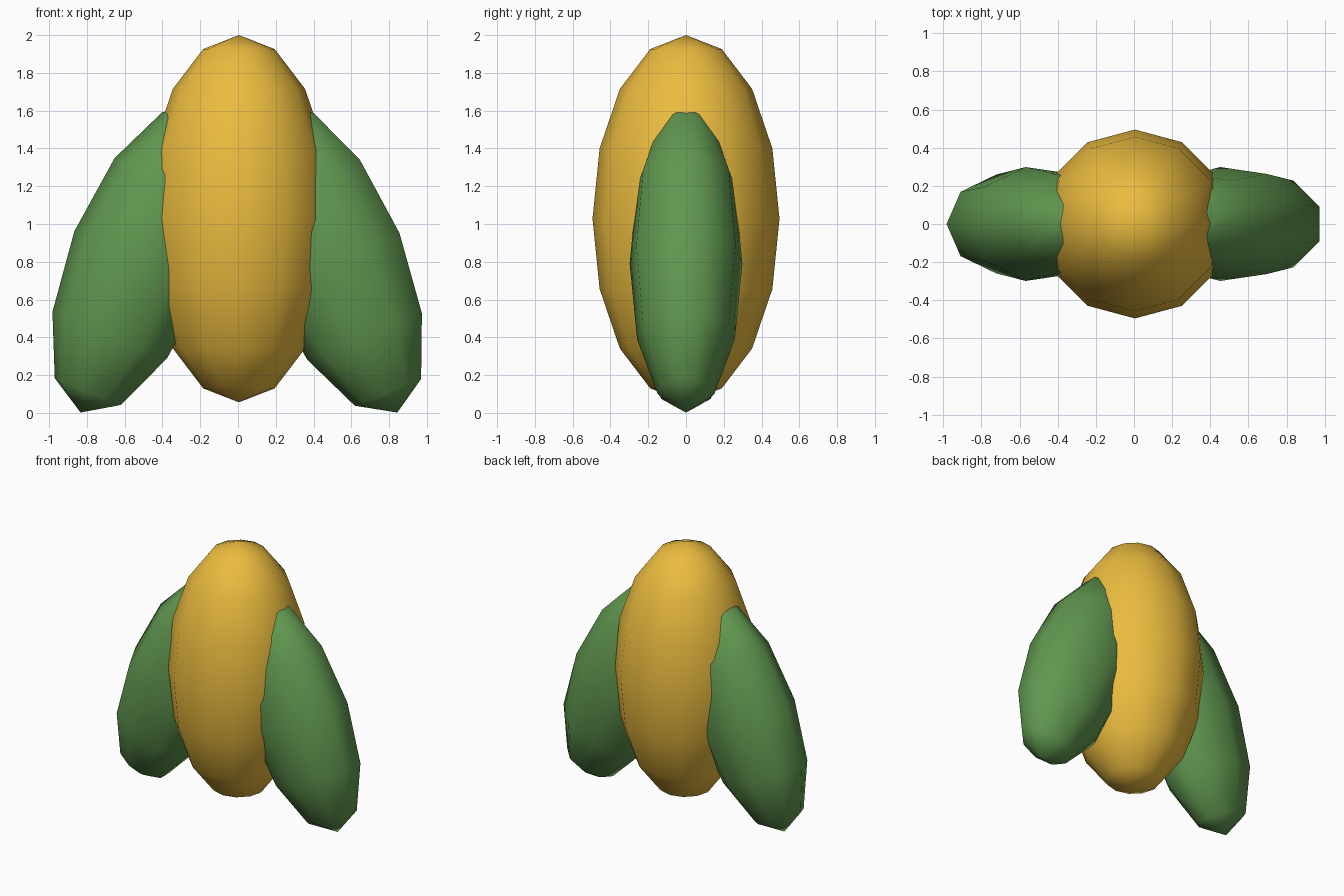
import bpy, bmesh
from math import radians
from mathutils import Matrix, Vector

if "Cube" in bpy.data.objects:
    bpy.data.objects.remove(bpy.data.objects["Cube"])


def material(name, color):
    mat = bpy.data.materials.new(name)
    mat.diffuse_color = (*color, 1)
    mat.use_nodes = True
    mat.node_tree.nodes["Principled BSDF"].inputs["Base Color"].default_value = mat.diffuse_color
    return mat


def ellipsoid(name, segments, rings, loc, radii, tilt, mat):
    """Low-poly ellipsoid with a vertex column on -x, tilted about y."""
    bm = bmesh.new()
    bmesh.ops.create_uvsphere(bm, u_segments=segments, v_segments=rings, radius=1)
    bmesh.ops.transform(bm, verts=bm.verts, matrix=(
        Matrix.Diagonal((*radii, 1)) @ Matrix.Rotation(radians(90), 4, 'Z')))
    mesh = bpy.data.meshes.new(name)
    bm.to_mesh(mesh)
    bm.free()
    mesh.shade_smooth()
    mesh.materials.append(mat)
    obj = bpy.data.objects.new(name, mesh)
    obj.location = Vector(loc)
    obj.rotation_euler = (0, radians(tilt), 0)
    bpy.context.collection.objects.link(obj)
    return obj


yellow = material("corn_yellow", (0.83, 0.50, 0.05))
green = material("husk_green", (0.12, 0.31, 0.08))

# Cob
ellipsoid("cob", 12, 8, (0.005, 0, 1.028), (0.495, 0.495, 0.972), 0, yellow)

# Two husk leaves leaning in at the top
for side, label in ((-1, "left"), (1, "right")):
    ellipsoid(label + "_husk", 9, 6, (0.005 + side * 0.51, 0, 0.815),
              (0.39, 0.303, 0.877), -side * 22, green)
